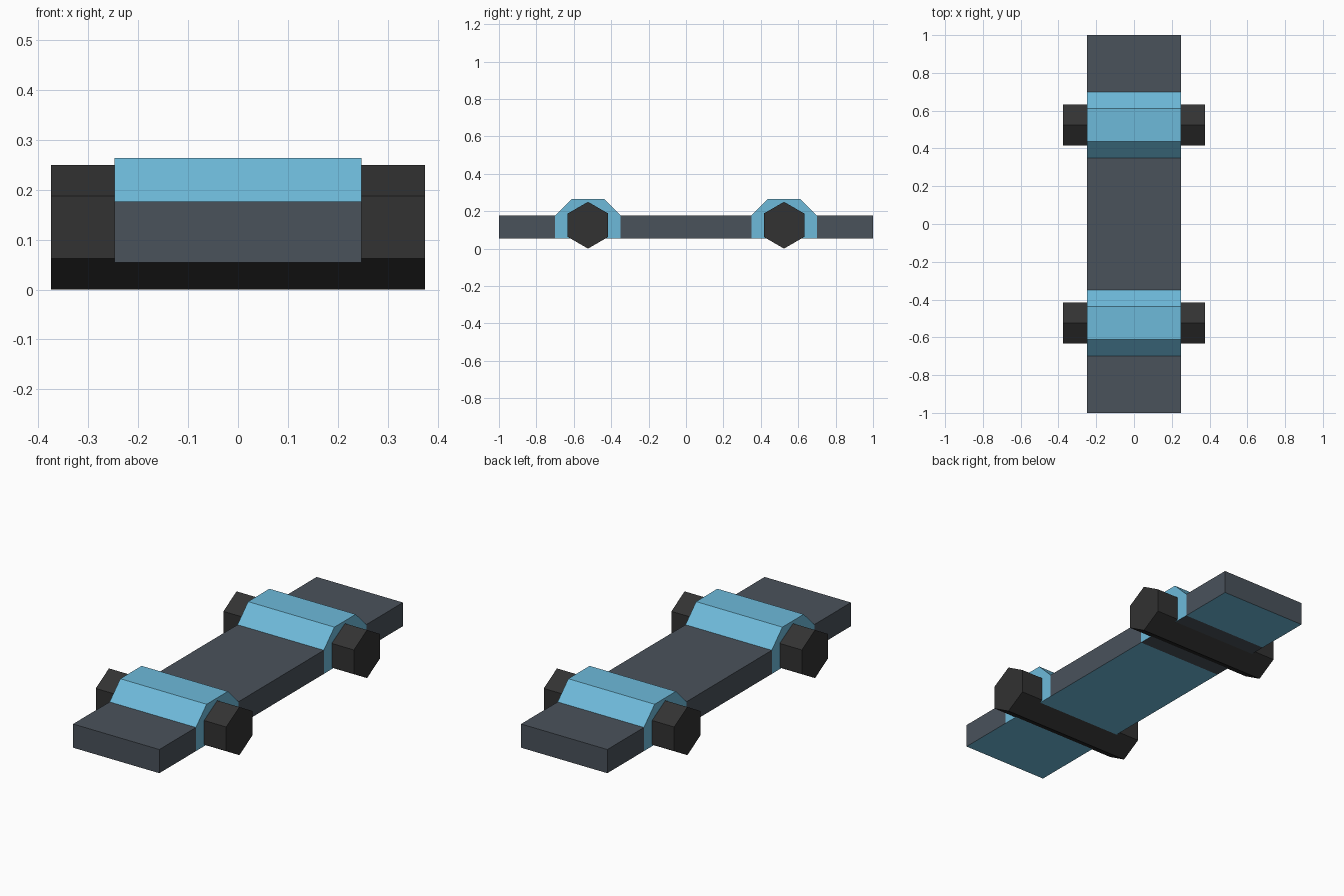
import bpy, bmesh
from math import sin, cos, pi

if "Cube" in bpy.data.objects:
    bpy.data.objects.remove(bpy.data.objects["Cube"])

HALF_W, Z0, Z1, Z2 = 0.248, 0.054, 0.177, 0.264
AXLE_Y, AXLE_R = 0.524, 0.125


def material(name, rgb):
    m = bpy.data.materials.new(name)
    m.diffuse_color = (*rgb, 1)
    m.use_nodes = True
    m.node_tree.nodes["Principled BSDF"].inputs["Base Color"].default_value = m.diffuse_color
    return m


BLUE = material("blue", (0.155, 0.49, 0.70))
SLATE = material("slate", (0.068, 0.084, 0.105))
BLACK = material("black", (0.032, 0.032, 0.032))


def prism(name, profile, half_w, mat, under=None, open_joints=False):
    """Extrude a (y, z) profile across x; optional second colour underneath."""
    bm = bmesh.new()
    face = bm.faces.new([bm.verts.new((-half_w, y, z)) for y, z in profile])
    ext = bmesh.ops.extrude_face_region(bm, geom=[face])
    verts = [v for v in ext["geom"] if isinstance(v, bmesh.types.BMVert)]
    bmesh.ops.translate(bm, verts=verts, vec=(2 * half_w, 0, 0))
    bmesh.ops.recalc_face_normals(bm, faces=bm.faces)
    if under:
        for f in bm.faces:
            if f.normal.z < -0.9:
                f.material_index = 1
    if open_joints:  # drop hidden walls where body sections meet
        walls = [f for f in bm.faces if abs(f.normal.y) > 0.99
                 and abs(f.calc_center_median().y) < 0.99]
        bmesh.ops.delete(bm, geom=walls, context='FACES')
    me = bpy.data.meshes.new(name)
    bm.to_mesh(me)
    bm.free()
    me.materials.append(mat)
    if under:
        me.materials.append(under)
    ob = bpy.data.objects.new(name, me)
    bpy.context.collection.objects.link(ob)


# Flat deck sections
for name, a, b in (("front_deck", -1, -0.70), ("middle_deck", -0.35, 0.35),
                   ("rear_deck", 0.70, 1)):
    prism(name, [(a, Z0), (b, Z0), (b, Z1), (a, Z1)], HALF_W, SLATE, BLUE, True)

for name, s, under in (("front", -1, BLUE), ("rear", 1, SLATE)):
    # Raised wheel arch with chamfered top
    arch = [(0.35, Z0), (0.70, Z0), (0.70, Z1), (0.612, Z2), (0.437, Z2), (0.35, Z1)]
    prism(name + "_arch", [(s * y, z) for y, z in arch], HALF_W, BLUE, under, True)
    # Six-sided roller running right through the body
    hexagon = [(s * AXLE_Y + AXLE_R * sin(i * pi / 3), AXLE_R + AXLE_R * cos(i * pi / 3))
               for i in range(6)]
    prism(name + "_wheels", hexagon, 0.375, BLACK)
